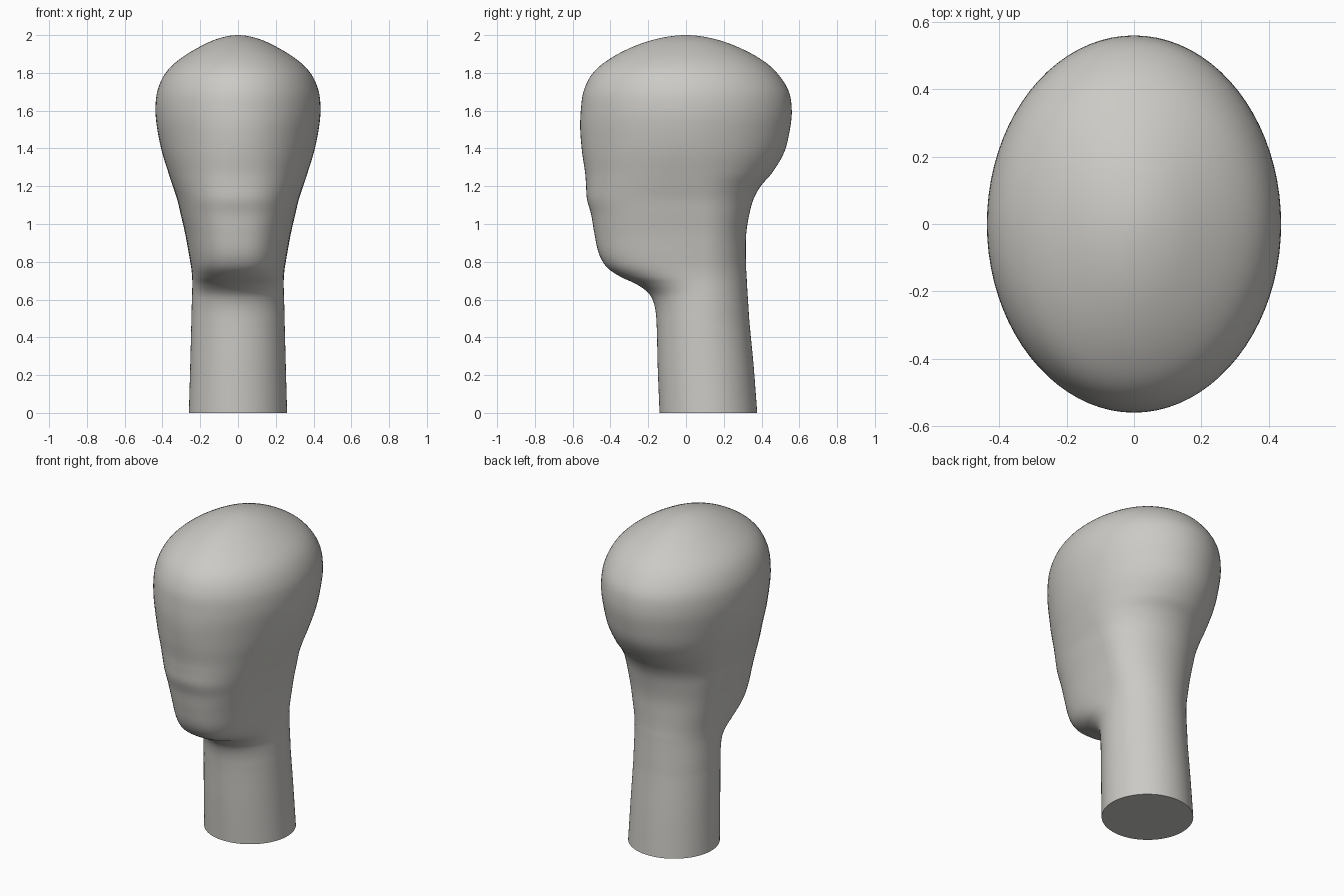
import bpy
import bmesh
import math

cube = bpy.data.objects.get("Cube")
if cube:
    bpy.data.objects.remove(cube, do_unlink=True)

SIDES = 80      # points around each ring
STEPS = 5       # rings between two stations

# Stations from neck base to crown: height, front y, back y, half width
STATIONS = [
    (0, -.14, .377, .26),
    (.25, -.15, .358, .253),
    (.48, -.156, .336, .247),
    (.57, -.167, .33, .245),
    (.63, -.195, .326, .243),
    (.68, -.26, .323, .242),
    (.72, -.345, .321, .243),
    (.77, -.418, .318, .248),
    (.84, -.46, .317, .26),
    (.95, -.485, .319, .28),
    (1.05, -.502, .335, .303),
    (1.13, -.524, .357, .322),
    (1.2, -.529, .395, .345),
    (1.27, -.534, .455, .368),
    (1.38, -.55, .52, .402),
    (1.5, -.56, .55, .427),
    (1.6, -.557, .56, .437),
    (1.7, -.543, .545, .428),
    (1.79, -.5, .49, .39),
    (1.86, -.425, .415, .325),
    (1.93, -.3, .29, .218),
    (1.98, -.155, .15, .11),
]


def blend(a, b, x):
    """Smooth step from 0 at a to 1 at b."""
    t = min(max((x - a) / (b - a), 0), 1)
    return t * t * (3 - 2 * t)


def smooth_path(points):
    """Chord-spaced cubic through the points, leaving out the last ghost point."""
    knots = [0]
    for p, q in zip(points, points[1:]):
        knots.append(knots[-1] + math.dist(p, q))

    def tangent(i):
        lo, hi = max(i - 1, 0), min(i + 1, len(points) - 1)
        return [(q - p) / (knots[hi] - knots[lo])
                for p, q in zip(points[lo], points[hi])]

    path = []
    for i in range(len(points) - 2):
        span = knots[i + 1] - knots[i]
        start, end = tangent(i), tangent(i + 1)
        for s in range(STEPS):
            t = s / STEPS
            e = t * t * (3 - 2 * t)
            path.append([p * (1 - e) + q * e
                         + span * (a * t * (1 - t) ** 2 - b * t * t * (1 - t))
                         for p, q, a, b in zip(points[i], points[i + 1], start, end)])
    return path


def ring(bm, z, front, back, width):
    """Egg-shaped section: round at the back, squarer across the chin."""
    neck_axis = (front + back) / 2 if z < .5 else .09
    centre = neck_axis * (1 - blend(.9, 1.5, z))
    chin = blend(.62, .8, z) * (1 - blend(1, 1.5, z))
    power = 2 / (2 + .5 * chin)
    verts = []
    for k in range(SIDES):
        angle = math.tau * k / SIDES
        c, s = math.cos(angle), math.sin(angle)
        if s < 0:
            c = math.copysign(abs(c) ** power, c)
            y = centre - (centre - front) * abs(s) ** power
        else:
            y = centre + (back - centre) * s
        verts.append(bm.verts.new((width * c, y, z)))
    return verts


# Head and neck as one lofted skin, closed by a crown point and a flat base
crown = (2, 0, 0, 0)
z, front, back, width = STATIONS[-1]
ghost = (z, -front, -back, -width)
bm = bmesh.new()
rings = [ring(bm, *section) for section in smooth_path(STATIONS + [crown, ghost])]
for low, high in zip(rings, rings[1:]):
    for k in range(SIDES):
        n = (k + 1) % SIDES
        bm.faces.new((low[k], low[n], high[n], high[k]))
top = bm.verts.new((0, 0, 2))
for k in range(SIDES):
    bm.faces.new((rings[-1][k], rings[-1][(k + 1) % SIDES], top))
bm.faces.new(rings[0][::-1])

mesh = bpy.data.meshes.new("head_and_neck")
bm.to_mesh(mesh)
bm.free()
head = bpy.data.objects.new("head_and_neck", mesh)
bpy.context.collection.objects.link(head)

# Plain warm grey
grey = bpy.data.materials.new("warm_grey")
grey.use_nodes = True
colour = (.6, .59, .56, 1)
grey.diffuse_color = colour
grey.node_tree.nodes["Principled BSDF"].inputs["Base Color"].default_value = colour
mesh.materials.append(grey)

bpy.ops.object.select_all(action="DESELECT")
head.select_set(True)
bpy.context.view_layer.objects.active = head
bpy.ops.object.shade_smooth_by_angle(angle=math.radians(50))
